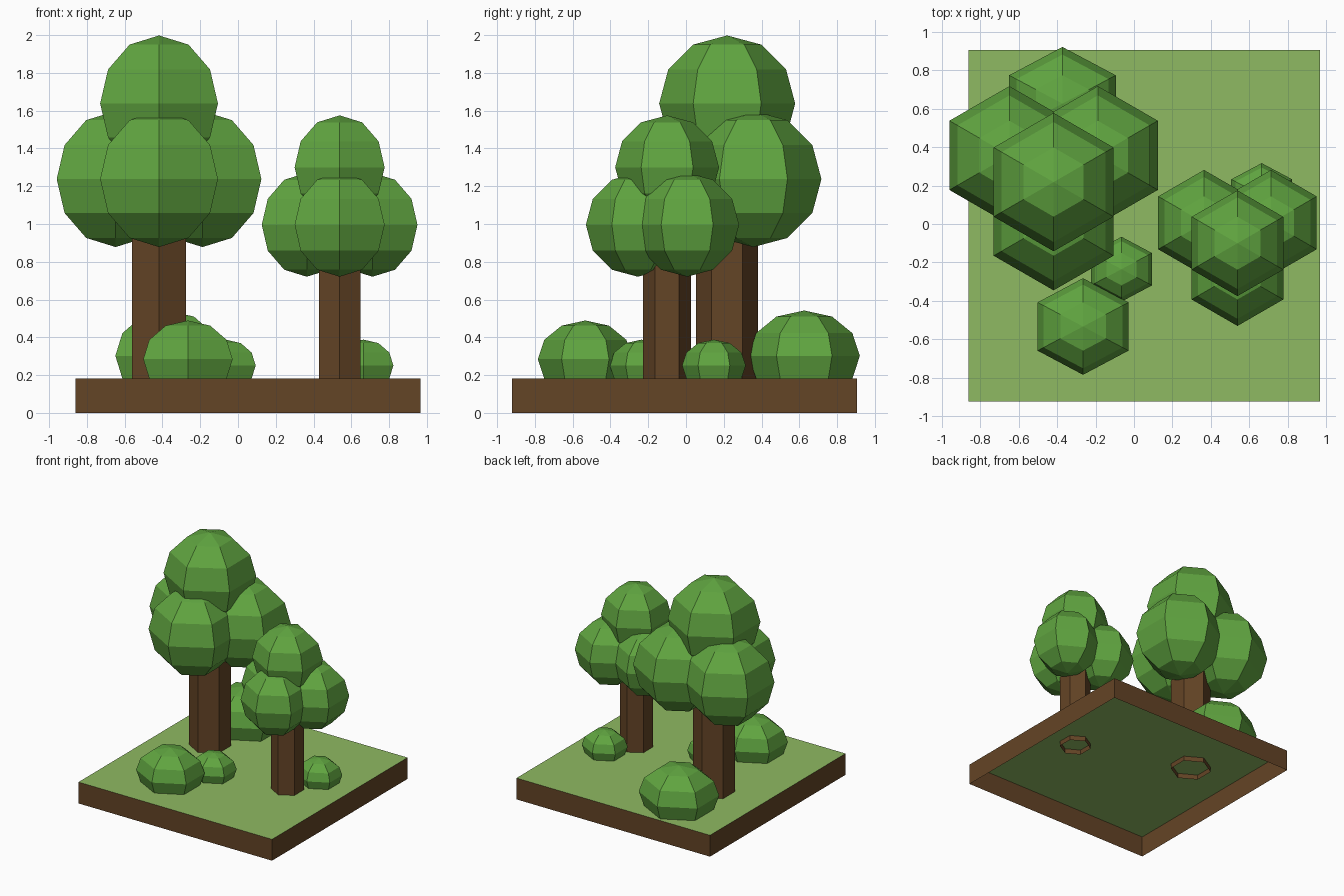
import bpy, bmesh, math

if "Cube" in bpy.data.objects:
    bpy.data.objects.remove(bpy.data.objects["Cube"])

def material(name, rgb):
    m = bpy.data.materials.new(name)
    m.diffuse_color = (*rgb, 1)
    m.use_nodes = True
    m.node_tree.nodes["Principled BSDF"].inputs["Base Color"].default_value = m.diffuse_color
    return m

LEAF = material("leaf green", (0.117, 0.376, 0.051))
GRASS = material("grass green", (0.275, 0.491, 0.122))
BROWN = material("bark and soil brown", (0.127, 0.058, 0.019))
GROUND = 0.182
SIDES = 6

def finish(name, bm, *mats):
    mesh = bpy.data.meshes.new(name)
    bm.to_mesh(mesh)
    bm.free()
    for m in mats:
        mesh.materials.append(m)
    ob = bpy.data.objects.new(name, mesh)
    bpy.context.collection.objects.link(ob)
    return ob

def lathe(name, profile, center, mat, scale=(1, 1, 1)):
    """Turn an (r, z) profile, listed bottom to top, into a six-sided form with corners on +-y."""
    bm = bmesh.new()
    rings = []
    for r, z in profile:
        count = SIDES if r > 1e-6 else 1
        ring = []
        for i in range(count):
            a = math.pi / 2 + 2 * math.pi * i / SIDES
            p = (r * math.cos(a), r * math.sin(a), z)
            ring.append(bm.verts.new([c + s * v for c, s, v in zip(center, scale, p)]))
        rings.append(ring)
    for low, high in zip(rings, rings[1:]):
        for i in range(SIDES):
            j = (i + 1) % SIDES
            quad = [low[i % len(low)], low[j % len(low)],
                    high[j % len(high)], high[i % len(high)]]
            bm.faces.new(list(dict.fromkeys(quad)))
    return finish(name, bm, mat)

def ball_profile(start):
    """Unit ball outline in 30 degree steps from a starting latitude up to the pole."""
    pts = [(math.cos(math.radians(a)), math.sin(math.radians(a))) for a in range(start, 90, 30)]
    if start == -90:
        pts[0] = (0, -1)
    return pts + [(0, 1)]

def tree(name, x, y, trunk_r, r, low_z, top_z, spread, back, front):
    lathe(name + "_trunk", [(trunk_r, 0.14), (trunk_r, low_z)], (x, y, 0), BROWN)
    blobs = {"left": (x - spread, y + back, low_z), "right": (x + spread, y + back, low_z),
             "front": (x, y - front, low_z), "top": (x, y, top_z)}
    for part, pos in blobs.items():
        lathe(f"{name}_foliage_{part}", ball_profile(-90), pos, LEAF, (r, r, r))

def bush(name, x, y, r):
    rz = 0.75 * r
    lathe(name, ball_profile(-30), (x, y, GROUND + rz / 2), LEAF, (r, 0.92 * r, rz))

# Ground slab: hollow below, soil sides and a grass top
bm = bmesh.new()
bmesh.ops.create_cube(bm, size=1)
for v in bm.verts:
    v.co = (0.053 + v.co.x * 1.828, -0.008 + v.co.y * 1.828, (v.co.z + 0.5) * GROUND)
bm.normal_update()
bmesh.ops.delete(bm, geom=[f for f in bm.faces if f.normal.z < -0.5], context='FACES_ONLY')
for f in bm.faces:
    f.material_index = 1 if f.normal.z > 0.5 else 0
finish("ground_slab", bm, BROWN, GRASS)

# Trees
tree("large_tree", -0.418, 0.218, 0.164, 0.36, 1.238, 1.638, 0.23, 0.139, 0.203)
tree("small_tree", 0.538, -0.1, 0.127, 0.275, 0.996, 1.3, 0.174, 0.106, 0.155)

# Bushes
bush("back_bush", -0.372, 0.626, 0.32)
bush("front_bush", -0.265, -0.533, 0.273)
bush("small_front_bush", -0.065, -0.235, 0.183)
bush("small_right_bush", 0.664, 0.148, 0.183)
